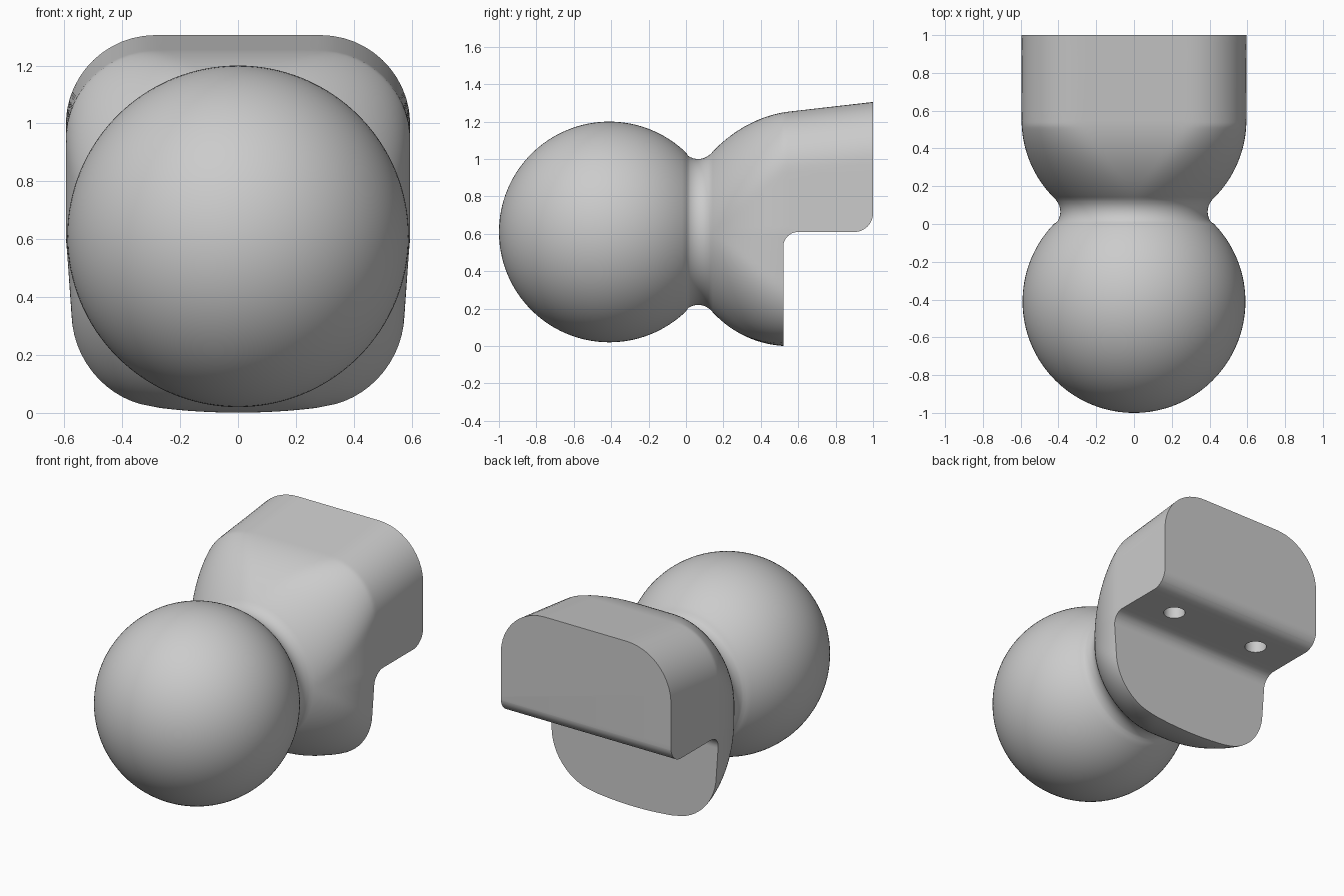
import bpy, bmesh, math
from mathutils import Vector

old = bpy.data.objects.get("Cube")
if old:
    bpy.data.objects.remove(old, do_unlink=True)

MID = 0.61        # height of the ball axis
SEGMENTS = 128

grey = bpy.data.materials.new("plain_grey")
grey.use_nodes = True
colour = (0.6, 0.6, 0.6, 1)
grey.diffuse_color = colour
grey.node_tree.nodes["Principled BSDF"].inputs["Base Color"].default_value = colour


def make_object(name, bm):
    bmesh.ops.recalc_face_normals(bm, faces=bm.faces)
    mesh = bpy.data.meshes.new(name)
    bm.to_mesh(mesh)
    bm.free()
    mesh.materials.append(grey)
    obj = bpy.data.objects.new(name, mesh)
    bpy.context.collection.objects.link(obj)
    return obj


def circle(y, radius):
    """Round section across the ball axis."""
    angles = [math.tau * i / SEGMENTS for i in range(SEGMENTS)]
    return [(radius * math.cos(a), y, MID + radius * math.sin(a)) for a in angles]


def rounded_box_reach(c, s, a, b, r):
    """Distance to a rounded rectangle along the direction (c, s)."""
    c, s = max(abs(c), 1e-6), max(abs(s), 1e-6)
    reach = min(a / c, b / s)
    if c * reach > a - r and s * reach > b - r:
        q = Vector((a - r, b - r))
        along = c * q.x + s * q.y
        reach = along + math.sqrt(max(0, along ** 2 - q.length_squared + r * r))
    return reach


def dome(size, y, start):
    """Round growth from the neck radius to the full size."""
    bend = math.sqrt(1 - (0.415 / start) ** 2)
    u = max(0, (0.55 - y) / 0.42) * bend
    return size * math.sqrt(1 - u * u)


def mount_section(y):
    """Circle at the neck that squares off into a rounded box."""
    t = min(1, (y - 0.13) / 0.39) ** 0.8
    a = dome(0.595, y, 0.595)
    top = dome(0.695 - 0.115 * (1 - y), y, 0.595)
    bottom = dome(0.61, y, 0.61)
    points = []
    for i in range(SEGMENTS):
        ang = math.tau * i / SEGMENTS
        c, s = math.cos(ang), math.sin(ang)
        b = top if s >= 0 else bottom
        r = min(a, b) * (1 - t) + 0.31 * t
        reach = rounded_box_reach(c, s, a, b, min(r, a, b))
        x, z = c * reach, s * reach
        if z < 0:
            # lower half tapers and has a slightly bowed underside
            depth = -z / MID
            x *= 1 - 0.07 * depth * t
            z += 0.02 * min(1, (x / 0.3) ** 2) * depth * t
        points.append((x, y, MID + z))
    return points


# Sections from the ball through the neck to the back of the mount
rings = []
ball_end = math.acos(-0.41 / 0.59)
for i in range(49):
    phi = ball_end * i / 48
    rings.append(circle(-0.41 - 0.59 * math.cos(phi), 0.59 * math.sin(phi)))
for i in range(1, 12):
    y = 0.13 * i / 12
    rings.append(circle(y, 0.482 - math.sqrt(0.092 ** 2 - (y - 0.065) ** 2)))
rings += [mount_section(0.13 + 0.42 * i / 32) for i in range(33)]
rings += [mount_section(0.55 + 0.45 * i / 9) for i in range(1, 10)]

bm = bmesh.new()
loops = [[bm.verts.new(p) for p in ring] for ring in rings]
for low, high in zip(loops, loops[1:]):
    for i in range(SEGMENTS):
        j = (i + 1) % SEGMENTS
        bm.faces.new((low[i], low[j], high[j], high[i]))
bm.faces.new(loops[-1])
bmesh.ops.remove_doubles(bm, verts=bm.verts, dist=1e-5)
body = make_object("ball_and_mount", bm)


def arc(cy, cz, r, start, end, steps=12):
    angles = [math.radians(start + (end - start) * i / steps) for i in range(steps + 1)]
    return [(cy + r * math.cos(a), cz + r * math.sin(a)) for a in angles]


# Step under the back, with a filleted inner and a rounded outer edge
profile = [(0.52, -0.3)] + arc(0.60, 0.53, 0.08, 180, 90)
profile += arc(0.90, 0.71, 0.10, 270, 360) + [(1.3, 0.71), (1.3, -0.3)]
bm = bmesh.new()
face = bm.faces.new([bm.verts.new((-1, y, z)) for y, z in profile])
extruded = bmesh.ops.extrude_face_region(bm, geom=[face])["geom"]
bmesh.ops.translate(bm, vec=(2, 0, 0),
                    verts=[v for v in extruded if isinstance(v, bmesh.types.BMVert)])
cutters = [make_object("step_cutter", bm)]

# Two screw holes in the underside of the step
for side, x in (("left", 0.32), ("right", -0.32)):
    bm = bmesh.new()
    bmesh.ops.create_cone(bm, cap_ends=True, segments=40, radius1=0.065,
                          radius2=0.065, depth=0.5)
    bmesh.ops.translate(bm, vec=(x, 0.76, 0.66), verts=bm.verts)
    cutters.append(make_object(side + "_hole_cutter", bm))

bpy.ops.object.select_all(action="DESELECT")
body.select_set(True)
bpy.context.view_layer.objects.active = body
for cutter in cutters:
    cutter.hide_render = True
    mod = body.modifiers.new(cutter.name, "BOOLEAN")
    mod.operation = "DIFFERENCE"
    mod.solver = "EXACT"
    mod.object = cutter
    bpy.ops.object.modifier_apply(modifier=mod.name)
    bpy.data.objects.remove(cutter, do_unlink=True)

bpy.ops.object.shade_smooth_by_angle(angle=math.radians(30))
